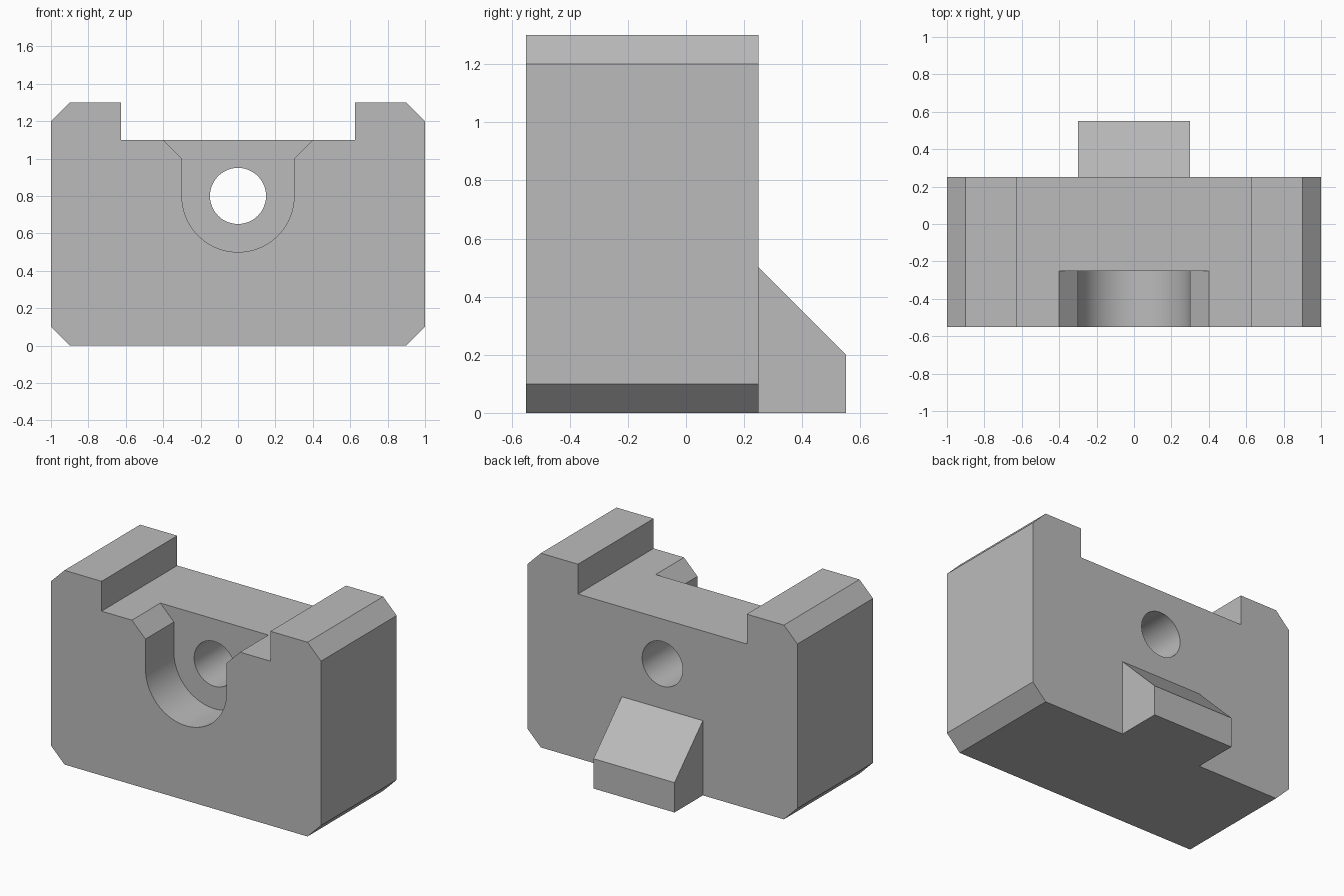
import bpy
import bmesh
from math import cos, sin, pi, radians
from mathutils import Vector

if "Cube" in bpy.data.objects:
    bpy.data.objects.remove(bpy.data.objects["Cube"], do_unlink=True)

grey = bpy.data.materials.new("plain grey")
grey.use_nodes = True
grey.diffuse_color = (0.5, 0.5, 0.5, 1)
grey.node_tree.nodes["Principled BSDF"].inputs["Base Color"].default_value = (0.5, 0.5, 0.5, 1)

FRONT, BACK = -0.55, 0.25
HOLE_Z = 0.8


def prism(name, points, step):
    """Extrude a closed outline of 3D points along step."""
    bm = bmesh.new()
    face = bm.faces.new([bm.verts.new(p) for p in points])
    new = bmesh.ops.extrude_face_region(bm, geom=[face])["geom"]
    bmesh.ops.translate(bm, vec=Vector(step),
                        verts=[v for v in new if isinstance(v, bmesh.types.BMVert)])
    bmesh.ops.recalc_face_normals(bm, faces=bm.faces)
    mesh = bpy.data.meshes.new(name)
    bm.to_mesh(mesh)
    bm.free()
    mesh.materials.append(grey)
    obj = bpy.data.objects.new(name, mesh)
    bpy.context.collection.objects.link(obj)
    return obj


def front_prism(name, outline, y0, y1):
    return prism(name, [(x, y0, z) for x, z in outline], (0, y1 - y0, 0))


def mirrored(half):
    """Close a right-hand outline with its mirror image."""
    return half + [(-x, z) for x, z in reversed(half) if x]


def arc(radius, start, end, count):
    angles = [start + (end - start) * i / count for i in range(count + 1)]
    return [(radius * cos(a), HOLE_Z + radius * sin(a)) for a in angles]


def combine(target, tool, operation):
    """Apply a boolean and discard the tool object."""
    tool.hide_render = True
    mod = target.modifiers.new(operation, 'BOOLEAN')
    mod.operation, mod.solver, mod.object = operation, 'EXACT', tool
    bpy.context.view_layer.objects.active = target
    bpy.ops.object.modifier_apply(modifier=mod.name)
    bpy.data.objects.remove(tool, do_unlink=True)


# Chamfered block with a wide slot along the top
block = front_prism("clamp_block", mirrored([
    (0.9, 0), (1, 0.1), (1, 1.2), (0.9, 1.3), (0.625, 1.3), (0.625, 1.1)]), FRONT, BACK)

# Sloped foot on the back
foot_side = [(0.1, 0), (0.55, 0), (0.55, 0.2), (BACK, 0.5), (0.1, 0.5)]
foot = prism("back_foot", [(-0.3, y, z) for y, z in foot_side], (0.6, 0, 0))
combine(block, foot, 'UNION')

# U-shaped front pocket with a flared mouth
pocket = mirrored([(0.5, 1.2), (0.3, 1.0)] + arc(0.3, 0, -pi / 2, 24)[:-1] + [(0, HOLE_Z - 0.3)])
combine(block, front_prism("pocket_cutter", pocket, FRONT - 0.2, -0.25), 'DIFFERENCE')

# Round hole through to the back
hole = arc(0.15, 0, 2 * pi, 48)[:-1]
combine(block, front_prism("hole_cutter", hole, FRONT - 0.2, BACK + 0.2), 'DIFFERENCE')

bpy.ops.object.select_all(action='DESELECT')
block.select_set(True)
bpy.context.view_layer.objects.active = block
bpy.ops.object.shade_smooth_by_angle(angle=radians(30))
